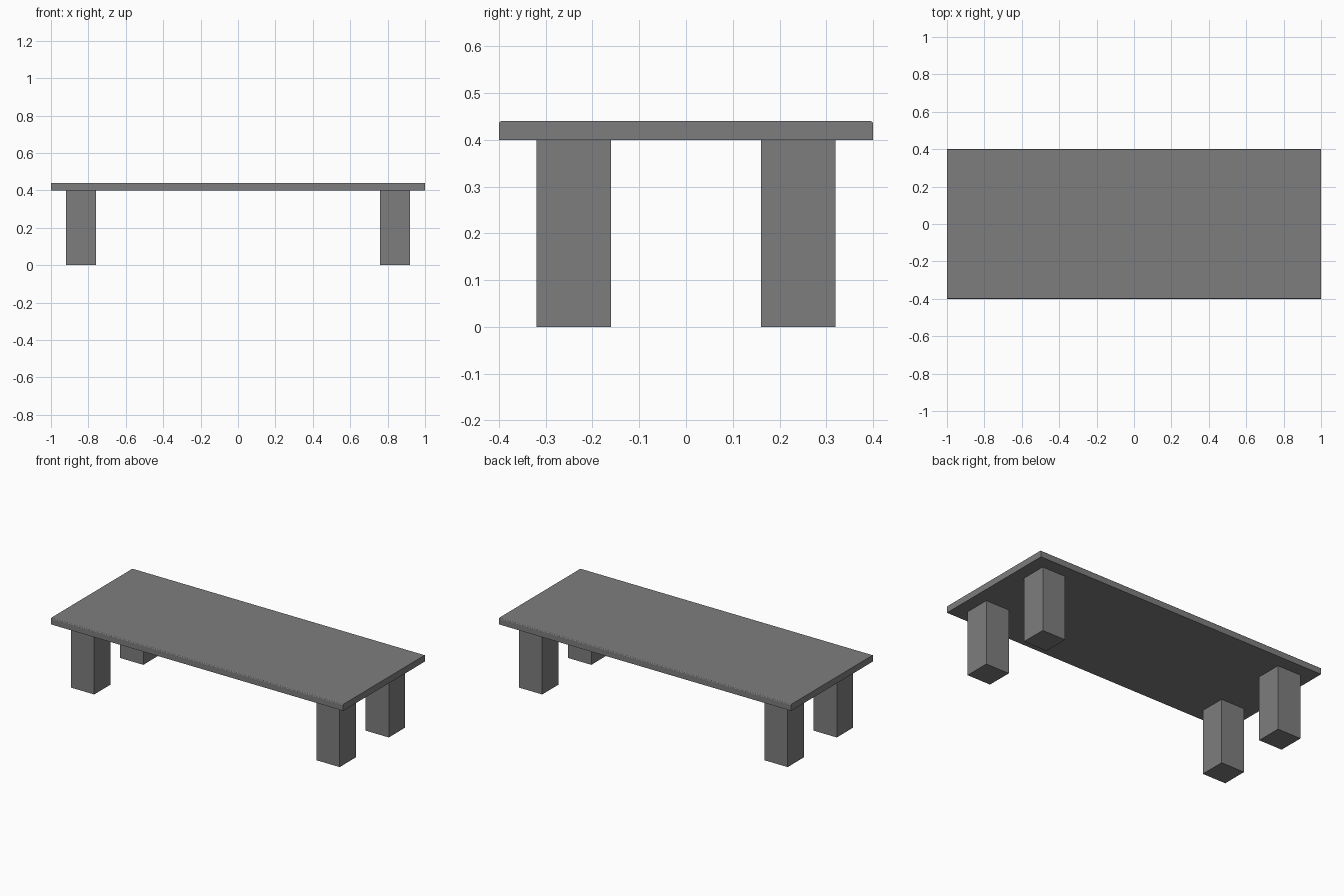
import bpy, bmesh

if "Cube" in bpy.data.objects:
    bpy.data.objects.remove(bpy.data.objects["Cube"])

# Dark grey for every part
grey = bpy.data.materials.new("dark_grey")
grey.diffuse_color = (0.208, 0.208, 0.208, 1)
grey.use_nodes = True
grey.node_tree.nodes["Principled BSDF"].inputs["Base Color"].default_value = grey.diffuse_color


def box(name, size, centre):
    bm = bmesh.new()
    bmesh.ops.create_cube(bm, size=1)
    bmesh.ops.scale(bm, vec=size, verts=bm.verts)
    mesh = bpy.data.meshes.new(name)
    mesh.materials.append(grey)
    obj = bpy.data.objects.new(name, mesh)
    obj.location = centre
    bpy.context.collection.objects.link(obj)
    return obj, bm


# Table top with the two long upper edges slightly rounded
top, bm = box("table_top", (2, 0.8, 0.04), (0, 0, 0.42))
long_edges = [e for e in bm.edges
              if all(v.co.z > 0 for v in e.verts)
              and abs(e.verts[0].co.x - e.verts[1].co.x) > 1]
bmesh.ops.bevel(bm, geom=long_edges, offset=0.005, segments=3,
                profile=0.5, affect='EDGES')
bm.to_mesh(top.data)
bm.free()

# Four square legs, inset from the corners
for side, sx in (("left", -1), ("right", 1)):
    for end, sy in (("front", -1), ("back", 1)):
        leg, bm = box(f"{end}_{side}_leg", (0.16, 0.16, 0.4),
                      (sx * 0.84, sy * 0.24, 0.2))
        bm.to_mesh(leg.data)
        bm.free()
